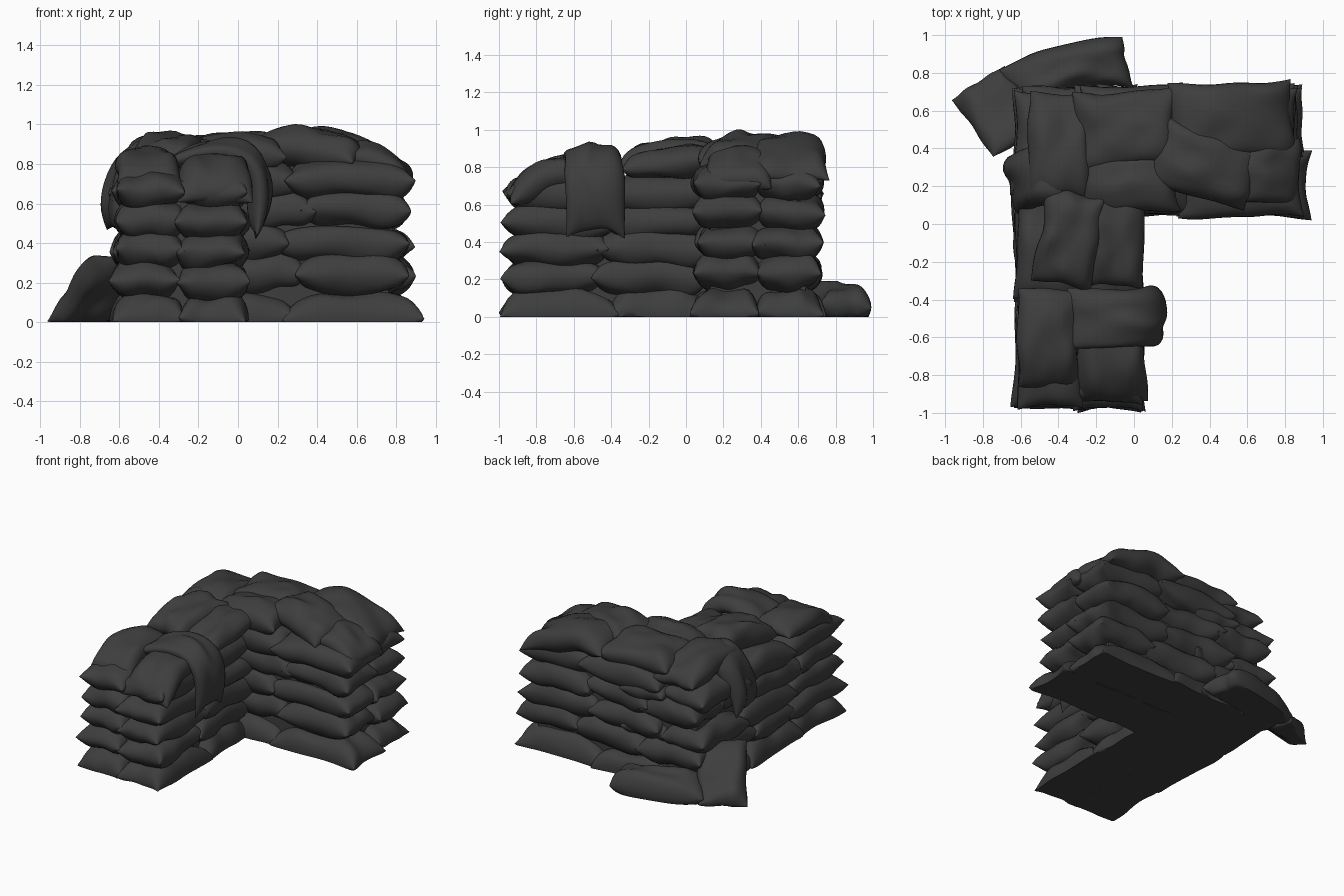
import bpy, bmesh, math, random
from mathutils import Vector, noise

if "Cube" in bpy.data.objects:
    bpy.data.objects.remove(bpy.data.objects["Cube"])

random.seed(4)
NU, NV = 24, 16
cloth = bpy.data.materials.new("dark_cloth")
cloth.diffuse_color = (0.048, 0.048, 0.048, 1)
cloth.use_nodes = True
cloth.node_tree.nodes["Principled BSDF"].inputs["Base Color"].default_value = cloth.diffuse_color


def finish(name, bm):
    """Turn a bmesh into a smooth-shaded cloth object."""
    me = bpy.data.meshes.new(name)
    bm.to_mesh(me)
    bm.free()
    me.materials.append(cloth)
    me.shade_smooth()
    me.set_sharp_from_angle(angle=math.radians(60))
    bpy.context.collection.objects.link(bpy.data.objects.new(name, me))


def curve_point(pts, t):
    """Point on a Bezier curve of any degree."""
    while len(pts) > 1:
        pts = [a.lerp(b, t) for a, b in zip(pts, pts[1:])]
    return pts[0]


def bag(name, path, width, thick=0.19):
    """Stuffed sack: pinched seam all round, pulled-out corners, bent along a path."""
    pts = [Vector(p) for p in path]
    flat = pts[-1] - pts[0]
    side = Vector((-flat.y, flat.x, 0)).normalized()
    seed = Vector([random.uniform(0, 50) for _ in range(3)])
    bm = bmesh.new()
    for sign in (1, -1):
        grid = []
        for i in range(NU + 1):
            line = []
            for j in range(NV + 1):
                u = math.sin(math.pi / 2 * (2 * i / NU - 1))
                v = math.sin(math.pi / 2 * (2 * j / NV - 1))
                # seam outline with pointed corners and a little waviness
                uu = u * (1 - 0.06 * (1 - v * v))
                vv = v * (1 - 0.06 * (1 - u * u))
                t = (uu + 1) / 2
                c = curve_point(pts, t)
                d = curve_point(pts, min(1, t + .02)) - curve_point(pts, max(0, t - .02))
                n = d.cross(side).normalized()
                h = thick / 2 * (max(0, 1 - u ** 4) * max(0, 1 - v ** 4)) ** 0.55
                h *= 1 + 0.3 * noise.noise(seed + Vector((u * 1.6, v * 1.6, sign)))
                p = c + side * (vv * width / 2) + n * (h * sign)
                p += noise.noise_vector(seed + Vector((u * 1.3, v * 1.3, 9))) * 0.024
                p.z = max(p.z, 0)
                line.append(bm.verts.new(p))
            grid.append(line)
        for i in range(NU):
            for j in range(NV):
                bm.faces.new((grid[i][j], grid[i + 1][j], grid[i + 1][j + 1], grid[i][j + 1]))
    bmesh.ops.remove_doubles(bm, verts=bm.verts, dist=1e-5)
    bmesh.ops.recalc_face_normals(bm, faces=bm.faces)
    finish(name, bm)


def row(name, start, end, fixed, along_x, count, z, thick):
    """A line of bags laid end to end along x or y, with uneven joints."""
    step = (end - start) / count
    joints = [start + k * step + random.uniform(-.08, .08) for k in range(count + 1)]
    joints[0] = start + random.uniform(-.02, .02)
    joints[-1] = end + random.uniform(-.02, .02)
    for k in range(count):
        a, b = joints[k] - 0.04, joints[k + 1] + 0.04
        off = fixed + random.uniform(-.012, .012)
        tilt = random.uniform(-.015, .015)
        za, zb = z - random.uniform(0, .02), z - random.uniform(0, .02)
        ends = []
        for s, w, zz in ((a, off - tilt, za), ((a + b) / 2, off, z + .01), (b, off + tilt, zb)):
            zz = max(zz, 0.015)
            ends.append((s, w, zz) if along_x else (w, s, zz))
        bag(f"{name}_bag", ends, 0.36, thick)


# stacked courses of the L-shaped wall, corner bonded alternately
for layer in range(5):
    ground = layer == 0
    thick = 0.27 if ground else 0.205
    even = layer % 2 == 0
    for x in (-0.45, -0.135):
        z = 0.02 if ground else 0.068 + 0.149 * layer
        row("side_arm", -0.93, 0.68 if even else 0.07, x, False, 3 if even else 2, z, thick)
    for k, y in enumerate((0.225, 0.545)):
        z = 0.02 if ground else 0.088 + 0.158 * layer
        end = 0.885 if (ground and k == 0) else 0.84
        row("back_arm", -0.25 if even else -0.57, end, y, True, 2 if even else 3, z, thick)

# packed filling behind the joints
for name, lo, hi in (("side_arm_filling", (-.54, -.86, .01), (-.05, .64, .7)),
                     ("back_arm_filling", (-.5, .13, .01), (.76, .64, .75))):
    bm = bmesh.new()
    bmesh.ops.create_cube(bm, size=1)
    for v in bm.verts:
        v.co = Vector([a if c < 0 else b for c, a, b in zip(v.co, lo, hi)])
    finish(name, bm)

# loose bags on top of the wall
bag("top_middle_front_bag", [(-.28, .22, .83), (0, .22, .86), (.24, .24, .84)], .34)
bag("top_middle_back_bag", [(-.32, .48, .83), (-.05, .5, .87), (.24, .53, .86)], .42)
bag("top_corner_bag", [(-.4, .12, .83), (-.4, .4, .88), (-.38, .7, .77)], .34)
bag("top_right_back_bag", [(.18, .53, .86), (.5, .53, .94), (.84, .57, .73)], .42)
bag("top_right_front_bag", [(.1, .4, .86), (.38, .3, .94), (.64, .25, .8)], .38)
bag("top_end_bag", [(.5, .28, .81), (.72, .28, .86), (.86, .27, .69)], .36, .17)
bag("top_side_bag", [(-.39, -.32, .79), (-.34, -.08, .89), (-.3, .18, .87)], .33)
bag("top_side_inner_bag", [(-.1, -.34, .78), (-.1, -.05, .82), (-.1, .2, .86)], .31, .16)
bag("top_front_left_bag", [(-.45, -.87, .66), (-.46, -.67, .86), (-.45, -.33, .78)], .33, .16)
bag("top_front_right_bag", [(-.12, -.93, .6), (-.11, -.75, .84), (-.12, -.38, .75)], .38, .17)

# bags hanging over the sides
bag("hanging_inner_bag", [(-.36, -.5, .81), (-.05, -.5, .88), (.17, -.5, .95), (.09, -.49, .42)], .32, .14)
bag("hanging_outer_bag", [(-.34, .26, .86), (-.52, .26, .88), (-.62, .22, .76), (-.63, .2, .46)], .34, .13)

# fallen bags on the ground at the outer corner
bag("ground_bag", [(-.03, .855, .05), (-.35, .9, .07), (-.68, .68, .05)], .28, .24)
bag("leaning_bag", [(-.83, .75, .01), (-.75, .64, .07), (-.61, .44, .33)], .34, .16)
